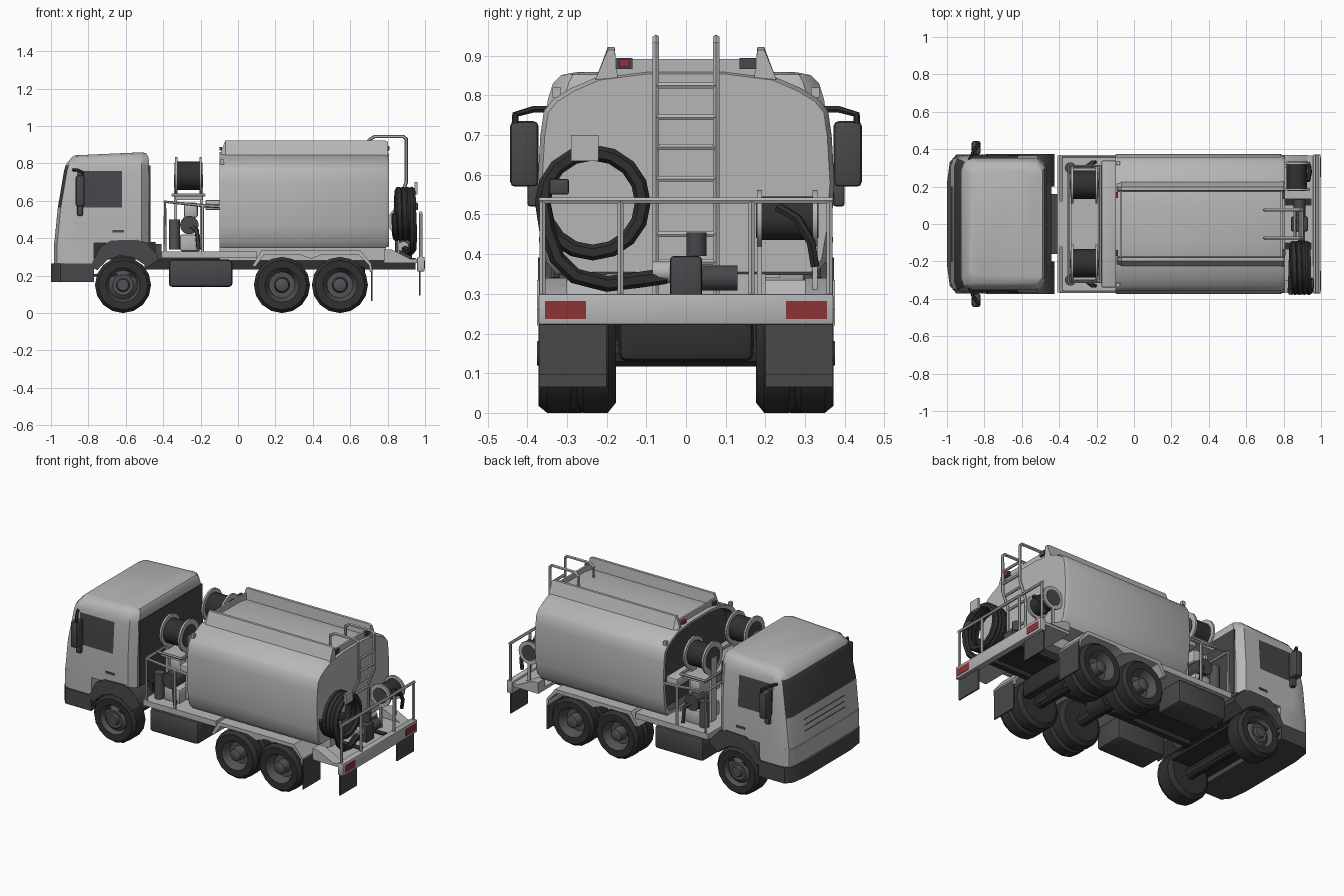
import bpy, bmesh, math
from mathutils import Vector

if "Cube" in bpy.data.objects:
    bpy.data.objects.remove(bpy.data.objects["Cube"])

def mat(name, r, g, b):
    m = bpy.data.materials.new(name)
    m.diffuse_color = (r, g, b, 1)
    m.use_nodes = True
    m.node_tree.nodes["Principled BSDF"].inputs["Base Color"].default_value = m.diffuse_color
    return m

BODY = mat("light_grey_paint", .47, .47, .47)
DARK = mat("dark_grey_plastic", .065, .065, .07)
BLACK = mat("black_rubber", .03, .03, .032)
GLASS = mat("dark_glass", .06, .06, .068)
RIM = mat("rim_grey", .085, .085, .09)
RED = mat("red_lens", .27, .033, .038)

def finish(name, bm, *mats):
    bmesh.ops.recalc_face_normals(bm, faces=bm.faces)
    me = bpy.data.meshes.new(name)
    bm.to_mesh(me)
    bm.free()
    ob = bpy.data.objects.new(name, me)
    bpy.context.collection.objects.link(ob)
    for m in mats:
        me.materials.append(m)
    return ob

def loft(bm, rings):
    """Skin closed rings and cap both ends; returns rows of faces and caps."""
    vs = [[bm.verts.new(p) for p in r] for r in rings]
    n, rows = len(vs[0]), []
    for a, b in zip(vs, vs[1:]):
        rows.append([bm.faces.new((a[i], a[(i + 1) % n], b[(i + 1) % n], b[i])) for i in range(n)])
    return rows, [bm.faces.new(vs[0]), bm.faces.new(vs[-1])]

def box(name, m, x0, x1, y0, y1, z0, z1, bevel=0):
    bm = bmesh.new()
    bmesh.ops.create_cube(bm, size=1)
    for v in bm.verts:
        v.co = ((x0 + x1) / 2 + v.co.x * (x1 - x0), (y0 + y1) / 2 + v.co.y * (y1 - y0), (z0 + z1) / 2 + v.co.z * (z1 - z0))
    if bevel:
        bmesh.ops.bevel(bm, geom=bm.edges[:], offset=bevel, segments=2, profile=.5, affect='EDGES')
    return finish(name, bm, m)

def sbox(name, m, s, x0, x1, y0, y1, z0, z1, bevel=0):
    return box(name, m, x0, x1, min(s * y0, s * y1), max(s * y0, s * y1), z0, z1, bevel)

def prism(name, m, axis, pts, a, b):
    put = {'x': lambda p, t: (t, p[0], p[1]), 'y': lambda p, t: (p[0], t, p[1]), 'z': lambda p, t: (p[0], p[1], t)}[axis]
    bm = bmesh.new()
    loft(bm, [[put(p, t) for p in pts] for t in (a, b)])
    return finish(name, bm, m)

def tube(name, m, pts, r, cyclic=False):
    cu = bpy.data.curves.new(name, 'CURVE')
    cu.dimensions, cu.bevel_depth, cu.bevel_resolution, cu.use_fill_caps = '3D', r, 1, True
    sp = cu.splines.new('POLY')
    sp.points.add(len(pts) - 1)
    for q, p in zip(sp.points, pts):
        q.co = (*p, 1)
    sp.use_cyclic_u = cyclic
    tmp = bpy.data.objects.new(name + "_path", cu)
    me = bpy.data.meshes.new_from_object(tmp)
    bpy.data.objects.remove(tmp)
    ob = bpy.data.objects.new(name, me)
    bpy.context.collection.objects.link(ob)
    me.materials.clear()
    me.materials.append(m)
    return ob

def lathe(name, prof, mats, axis, c, n=16, split=99):
    """Revolve (radius, along) pairs; faces from row 'split' on use the second material."""
    def pt(r, t, a):
        u, w = r * math.cos(a), r * math.sin(a)
        return Vector(c) + Vector({'x': (t, u, w), 'y': (u, t, w), 'z': (u, w, t)}[axis])
    bm = bmesh.new()
    rows, caps = loft(bm, [[pt(r, t, 2 * math.pi * i / n) for i in range(n)] for r, t in prof])
    for k, row in enumerate(rows):
        for f in row:
            f.material_index = int(k >= split)
    caps[1].material_index = int(split < 99)
    return finish(name, bm, *mats)

def cyl(name, m, axis, c, r, h, n=14):
    return lathe(name, [(r, -h / 2), (r, h / 2)], [m], axis, c, n)

def reel(name, axis, c, r, h):
    d = Vector((1, 0, 0)) if axis == 'x' else Vector((0, 1, 0))
    cyl(name + "_hose_drum", BLACK, axis, c, r * .76, h, 16)
    for s in (-1, 1):
        p = Vector(c) + d * s * h / 2
        lathe(name + "_flange", [(r * .68, -.006), (r, -.006), (r, .006), (r * .68, .006)], [BODY], axis, p, 16)
        cyl(name + "_hub", DARK, axis, p + d * s * .006, r * .69, .006, 16)

# cab shell: horizontal rings with window bands coloured by face position
def cab_ring(z, x0, x1, w, c):
    half = [(x0, w - c - .02), (x0 + c * .4, w - c * .4), (x0 + c + .02, w), (-.86, w), (-.62, w), (x1 - c, w), (x1, w - c)]
    lift = .045 if z > .82 else 0
    return [(x, y, z + lift * (x + .5)) for x, y in half] + [(x, -y, z + lift * (x + .5)) for x, y in reversed(half)]
bm = bmesh.new()
rows, _ = loft(bm, [cab_ring(*r) for r in (
    (.375, -.982, -.475, .366, .04), (.565, -.963, -.475, .366, .04), (.76, -.93, -.475, .352, .04),
    (.79, -.922, -.475, .348, .04), (.832, -.905, -.478, .335, .04), (.852, -.885, -.49, .315, .03), (.86, -.875, -.51, .28, .03))])
for k in (1, 2):
    for f in rows[k]:
        c = f.calc_center_median()
        side = k == 1 and -.86 < c.x < -.62 and abs(c.y) > .33
        if c.x < -.915 or side:
            f.material_index = 1
finish("cab_shell", bm, BODY, GLASS)
box("cab_rear_panel", GLASS, -.478, -.468, -.315, .315, .38, .79)

def nose(x0, w, x1):
    h = [(x1, w), (x0 + .06, w), (x0 + .016, w - .016), (x0, w - .06)]
    return h + [(x, -y) for x, y in reversed(h)]
prism("cab_front_skirt", BODY, 'z', nose(-.984, .366, -.77), .25, .376)
for z in (.44, .475, .51):
    x = -.982 + (z - .375) * .1
    box("grille_slot", DARK, x - .002, x + .004, -.2, .2, z - .002, z + .002)
prism("front_bumper", DARK, 'z', [(-.95, -.372), (-.77, -.372), (-.77, .372), (-.95, .372), (-.985, .33), (-1, .22), (-1, -.22), (-.985, -.33)], .165, .265)
box("cab_underbody", BLACK, -.8, -.44, -.23, .23, .285, .38)
box("cab_floor_plate", BLACK, -.94, -.485, -.355, .355, .195, .21)
box("engine_cover", DARK, -.475, -.41, -.16, .16, .285, .37)

FX, RX, R = -.615, (.235, .545), .15
def wheel(name, x, s, w, dual):
    o, i = .372 * s, (.372 - w) * s
    prof = [(.06, i), (.125, i), (R, i + .02 * s)]
    if dual:
        mid = (o + i) / 2
        prof += [(R, mid - .015 * s), (.132, mid), (R, mid + .015 * s)]
    prof += [(R, o - .022 * s), (.132, o), (.092, o - .002 * s), (.086, o - .012 * s)]
    split = len(prof) - 2
    if dual:
        prof += [(.07, o - .06 * s), (.042, o - .06 * s), (.036, o - .008 * s), (.02, o)]
    else:
        prof += [(.078, o - .03 * s), (.055, o - .01 * s), (.036, o - .012 * s), (.03, o + .003 * s)]
    lathe(name, prof, [BLACK, RIM], 'y', (x, 0, R), 16, split)

for s in (1, -1):
    # wheels, wheel arches and guards
    wheel("front_wheel", FX, s, .13, False)
    for x in RX:
        wheel("rear_wheel", x, s, .195, True)
    arc = [(FX + .158 * math.cos(math.radians(a)), R + .158 * math.sin(math.radians(a))) for a in range(42, 151, 27)]
    prism("front_fender", DARK, 'y', [(-.49, .24), (-.425, .285), (-.43, .31), (-.49, .375), (-.54, .392), (-.68, .388), (-.735, .355), (-.79, .25)] + arc[::-1], .2 * s, .373 * s)
    top = [(.075, .25), (.125, .335), (.655, .335), (.715, .26), (.715, .22)]
    low = [(.705, .22), (.70, .257), (.645, .312), (.45, .312), (.39, .29), (.33, .312), (.14, .312), (.095, .25)]
    prism("rear_mudguard", BODY, 'y', top + low, .19 * s, .375 * s)
    sbox("middle_mud_flap", DARK, s, .71, .718, .2, .37, .065, .25)
    sbox("rear_mud_flap", DARK, s, .968, .976, .2, .37, .095, .23)
    # side tank boxes and chassis rails
    sbox("fuel_tank", DARK, s, -.37, -.03, .17, .362, .14, .285, .018)
    sbox("chassis_rail", BLACK, s, -.5, .95, .1, .135, .232, .295)
    # mirrors
    sbox("mirror", DARK, s, -.868, -.82, .372, .443, .57, .735, .012)
    sbox("mirror_lower", DARK, s, -.86, -.828, .37, .4, .52, .58, .008)
    tube("mirror_arm", BLACK, [(-.88, .34 * s, .765), (-.86, .385 * s, .765), (-.83, .43 * s, .752), (-.83, .43 * s, .72)], .009)
    sbox("door_handle", DARK, s, -.67, -.61, .364, .37, .43, .443)
    # tank top ridges and marker lights
    bm = bmesh.new()
    ridge = ((-.092, .86), (-.068, .922), (.785, .922), (.803, .915))
    loft(bm, [[(x, y * s, z) for y, z in ((.172, .845), (.18, h), (.197, h), (.228, .84))] for x, h in ridge])
    finish("tank_top_ridge", bm, BODY)
    sbox("tank_rear_light_housing", DARK, s, .79, .806, .135, .178, .866, .894)
    sbox("tank_front_light", RED if s > 0 else DARK, s, -.1, -.085, .14, .17, .868, .888)
    sbox("tank_side_marker", BODY, s, -.095, -.075, .315, .337, .795, .82)
    # middle deck railing and hose reels
    tube("deck_railing", BODY, [(-.39, .36 * s, .33), (-.39, .36 * s, .595), (-.19, .36 * s, .575), (-.1, .36 * s, .57)], .009)
    tube("deck_post", BODY, [(-.19, .36 * s, .33), (-.19, .36 * s, .58)], .009)
    tube("deck_cross_rail", BODY, [(-.39, .36 * s, .595), (-.39, .12 * s, .595)], .009)
    reel("front_reel", 'x', (-.265, .21 * s, .735), .1, .13)
    for x in (-.335, -.195):
        sbox("reel_support", BODY, s, x - .008, x + .008, .185, .235, .34, .74)
    sbox("pump_cabinet", BODY, s, -.31, -.2, .1, .3, .33, .42, .012)
    cyl("pump_motor", DARK, 'y', (-.26, .25 * s, .47), .05, .13)
    cyl("filter_canister", RIM, 'z', (-.34, .3 * s, .42), .03, .16)
    sbox("meter_box", BODY, s, -.29, -.215, .15, .27, .51, .59, .012)
    tube("pump_pipe", DARK, [(-.26, .3 * s, .47), (-.22, .33 * s, .44), (-.21, .33 * s, .34)], .012)
    # rear lights, railing posts and deck brackets
    sbox("tail_light", RED, s, .998, 1.0, .252, .355, .237, .282)
    for y in (.165, .362):
        tube("rear_rail_post", BODY, [(.978, y * s, .26), (.978, y * s, .535)], .009)
    prism("deck_corner_bracket", BODY, 'y', [(.78, .285), (.93, .285), (.82, .34), (.78, .34)], .3 * s, .37 * s)
    # ladder side rail hooked over the tank
    tube("ladder_rail", BODY, [(.86, .076 * s, .29), (.86, .076 * s, .6), (.9, .076 * s, .7), (.9, .076 * s, .93), (.885, .076 * s, .944), (.73, .076 * s, .944), (.7, .076 * s, .925), (.7, .076 * s, .85)], .0095)
box("tank_rear_lens", RED, .806, .81, -.168, -.142, .872, .89)

# axles and chassis details
for x in (FX,) + RX:
    cyl("axle", BLACK, 'y', (x, 0, R), .035, .5, 10)
for x in RX:
    cyl("differential", BLACK, 'y', (x, 0, R + .03), .06, .14, 12)
box("chassis_floor", BLACK, -.5, .95, -.13, .13, .26, .285)
box("chassis_crossmember", BLACK, .62, .68, -.17, .17, .13, .25, .02)

# tank barrel with chamfered rear and dark recessed front
half = [(.10, .862), (.225, .846), (.29, .818), (.335, .79), (.358, .762), (.367, .70), (.374, .58), (.366, .46), (.352, .38), (.325, .348)]
sec = half + [(-y, z) for y, z in reversed(half)]
def sring(x, k):
    return [(x, y * k, .6 + (z - .6) * k) for y, z in sec]
bm = bmesh.new()
rows, caps = loft(bm, [sring(-.05, .9), sring(-.095, .92), sring(-.1, .99), sring(-.09, 1), sring(.785, 1), sring(.806, .97)])
caps[0].material_index = 1
for f in rows[0]:
    f.material_index = 1
tank = finish("tank_barrel", bm, BODY, DARK)
for x in (-.075, .782):
    box("tank_top_end_panel", BODY, x, x + .012, -.18, .18, .85, .892)
box("tank_subframe", BODY, -.1, .79, -.2, .2, .28, .352)

# middle deck
box("middle_deck", BODY, -.41, .1, -.365, .365, .295, .33)
box("deck_header_box", BODY, -.175, -.095, -.34, .34, .55, .605, .01)
tube("reel_frame", BODY, [(-.35, -.31, .63), (-.18, -.31, .63), (-.18, .31, .63), (-.35, .31, .63)], .009, True)
box("reel_tray", BODY, -.335, -.19, -.3, .3, .605, .622)

# ladder rungs
for z in (.38, .45, .59, .67, .745, .825):
    x = .86 if z < .6 else .86 + min(.04, (z - .6) * .4)
    tube("ladder_rung", BODY, [(x, -.076, z), (x, .076, z)], .0085)

# rear deck, bumper and railing
box("rear_deck", BODY, .78, .97, -.365, .365, .268, .288)
box("rear_bumper", BODY, .958, .998, -.372, .372, .222, .3, .006)
tube("rear_railing", BODY, [(.978, -.37, .535), (.978, .37, .535)], .009)

# coiled suction hose with a tail running to the pump
turns, n = 4, 16
coil = []
for i in range(turns * n + 1):
    a = math.radians(180) + 2 * math.pi * i / n
    coil.append((.84 + .095 * i / (turns * n), -.235 + .126 * math.cos(a), .53 + .126 * math.sin(a)))
tail = [(.938, -.35, .46), (.938, -.325, .39), (.935, -.28, .345), (.92, -.2, .325), (.9, -.12, .335), (.89, -.05, .345)]
tube("suction_hose", BLACK, coil + tail, .02)
box("hose_bracket", BODY, .945, .96, -.29, -.22, .635, .7)
box("hose_coupling", DARK, .93, .962, -.345, -.295, .55, .59, .006)

# rear pump and rear hose reel
box("rear_pump_body", DARK, .84, .93, -.04, .04, .288, .395, .008)
cyl("rear_pump_motor", DARK, 'y', (.885, .08, .34), .032, .1)
cyl("rear_pump_inlet", BODY, 'y', (.885, -.06, .355), .028, .05)
cyl("rear_pump_cap", DARK, 'z', (.885, .026, .425), .026, .06)
reel("rear_reel", 'y', (.87, .255, .49), .072, .14)
for y in (.185, .325):
    box("rear_reel_stand", BODY, .862, .878, y - .006, y + .006, .28, .56)
tube("rear_reel_hose", BLACK, [(.93, .23, .52), (.94, .28, .49), (.935, .315, .43), (.92, .325, .37)], .012)

# smooth shading with crisp edges
bpy.ops.object.select_all(action='SELECT')
bpy.context.view_layer.objects.active = tank
bpy.ops.object.shade_smooth_by_angle(angle=math.radians(35))
